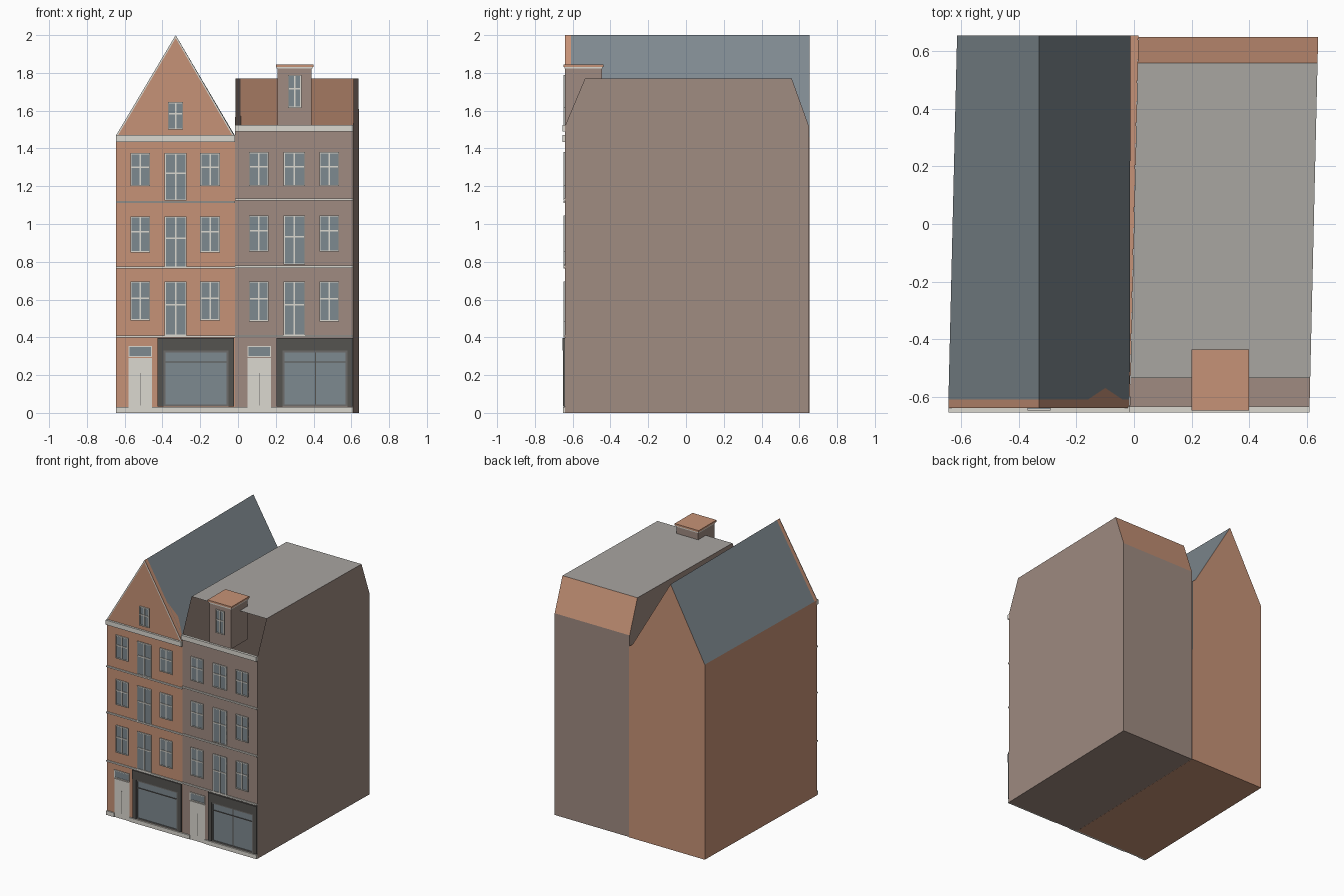
import bpy, bmesh

cube = bpy.data.objects.get("Cube")
if cube:
    bpy.data.objects.remove(cube, do_unlink=True)


def material(name, r, g, b):
    m = bpy.data.materials.new(name)
    m.use_nodes = True
    color = [(c / 255) ** 2.2 for c in (r, g, b)] + [1]
    m.diffuse_color = color
    m.node_tree.nodes["Principled BSDF"].inputs["Base Color"].default_value = color
    return m


ORANGE = material("orange brick", 197, 145, 118)
TAUPE = material("taupe brick", 158, 138, 128)
SLATE = material("slate", 126, 136, 142)
GLASS = material("window glass", 125, 136, 142)
GREY = material("flat roof grey", 167, 164, 160)
CREAM = material("cream trim", 218, 215, 207)
DARK = material("dark shopfront", 86, 84, 81)
FRAME = material("shop frame grey", 108, 107, 105)

FRONT = -0.64
BACK = 0.65


def shell(name, verts, faces):
    """Flat-faced mesh; faces are (vertex indices, material) pairs."""
    me = bpy.data.meshes.new(name)
    me.from_pydata(verts, [], [f for f, _ in faces])
    mats = list(dict.fromkeys(m for _, m in faces))
    for m in mats:
        me.materials.append(m)
    for poly, (_, m) in zip(me.polygons, faces):
        poly.material_index = mats.index(m)
    bm = bmesh.new()
    bm.from_mesh(me)
    bmesh.ops.recalc_face_normals(bm, faces=bm.faces)
    bm.to_mesh(me)
    bm.free()
    ob = bpy.data.objects.new(name, me)
    bpy.context.collection.objects.link(ob)


def slabs(name, mat, rects, depth, back=FRONT + 0.005):
    """Boxes on the facade, each rect being x0, x1, z0, z1."""
    verts, faces = [], []
    for x0, x1, z0, z1 in rects:
        n = len(verts)
        for y in (FRONT - depth, back):
            verts += [(x0, y, z0), (x1, y, z0), (x1, y, z1), (x0, y, z1)]
        for f in ((0, 1, 2, 3), (7, 6, 5, 4), (0, 4, 5, 1), (1, 5, 6, 2), (2, 6, 7, 3), (3, 7, 4, 0)):
            faces.append(([n + i for i in f], mat))
    shell(name, verts, faces)


def border(x0, x1, z0, z1, t):
    return [(x0, x0 + t, z0, z1), (x1 - t, x1, z0, z1),
            (x0 + t, x1 - t, z0, z0 + t), (x0 + t, x1 - t, z1 - t, z1)]


def windows(name, openings):
    bars = []
    for x0, x1, z0, z1 in openings:
        xm, zm = (x0 + x1) / 2, z0 + 0.57 * (z1 - z0)
        bars += border(x0, x1, z0, z1, 0.006)
        bars += [(xm - 0.004, xm + 0.004, z0, z1), (x0, x1, zm - 0.004, zm + 0.004)]
    slabs(name + "_glass", GLASS, openings, 0.003)
    slabs(name + "_frames", CREAM, bars, 0.008)


def shear(x, y):
    return x + 0.03 * (y - FRONT) / (BACK - FRONT)


# Mansard house: side profile swept across, with an open front attic
profile = [(FRONT, 0), (BACK, 0), (BACK, 1.52), (0.56, 1.77), (-0.535, 1.77), (FRONT, 1.52)]
verts = [(shear(x, y), y, z) for x in (-0.015, 0.61) for y, z in profile]
faces = [(range(6), TAUPE), (range(6, 12), TAUPE)]
for i, m in enumerate((TAUPE, TAUPE, ORANGE, GREY)):
    faces.append(((i, i + 1, i + 7, i + 6), m))
faces.append(((5, 0, 6, 11), TAUPE))
shell("mansard_house", [tuple(v) for v in verts], [(list(f), m) for f, m in faces])

# Gabled house: thick front gable wall
gable = [(-0.645, 0), (-0.015, 0), (-0.015, 1.46), (-0.33, 2), (-0.645, 1.47)]
PARAPET = -0.61
verts = [(x, y, z) for y in (FRONT, PARAPET) for x, z in gable]
faces = [((0, 1, 2, 3, 4), ORANGE), ((9, 8, 7, 6, 5), ORANGE)]
faces += [((i, (i + 1) % 5, (i + 1) % 5 + 5, i + 5), ORANGE) for i in range(5)]
shell("front_gable_wall", verts, faces)

# Gabled house: side wall, back gable, floor and roof slopes
rear = 0.655
verts = [(-0.645, PARAPET, 0), (-0.015, PARAPET, 0), (-0.015, PARAPET, 1.46),
         (-0.33, PARAPET, 2), (-0.645, PARAPET, 1.47),
         (-0.615, rear, 0), (0.015, rear, 0), (0.015, rear, 1.44),
         (-0.012, rear, 1.46), (-0.33, rear, 2), (-0.615, rear, 1.47)]
shell("gabled_house", verts, [
    ((0, 1, 6, 5), ORANGE), ((0, 5, 10, 4), ORANGE), ((5, 6, 7, 8, 9, 10), ORANGE),
    ((4, 10, 9, 3), SLATE), ((3, 9, 8, 2), SLATE)])

# Small brick wedge on the inner roof slope
wedge = [(-0.16, PARAPET), (-0.04, PARAPET), (-0.1, -0.57)]
shell("roof_wedge", [(x, y, 2.005 - (x + 0.33) * 0.54 / 0.315) for x, y in wedge],
      [((0, 1, 2), ORANGE)])

# Thin coping along the gable edges
y = FRONT - 0.004
shell("gable_coping",
      [(-0.645, y, 1.47), (-0.33, y, 2), (-0.015, y, 1.46),
       (-0.635, y, 1.47), (-0.33, y, 1.984), (-0.025, y, 1.46)],
      [((0, 3, 4, 1), CREAM), ((1, 4, 5, 2), CREAM)])

# Windows, one column at a time
openings = []
for x in (-0.517, -0.148):
    openings += [(x - 0.052, x + 0.052, a, b) for a, b in ((0.49, 0.695), (0.85, 1.04), (1.2, 1.375))]
openings += [(-0.388, -0.272, a, b) for a, b in ((0.41, 0.695), (0.77, 1.04), (1.125, 1.375))]
openings.append((-0.37, -0.29, 1.5, 1.645))
windows("gabled_house_window", openings)

openings = []
for x in (0.11, 0.483):
    openings += [(x - 0.052, x + 0.052, a, b) for a, b in ((0.485, 0.695), (0.855, 1.045), (1.2, 1.38))]
openings += [(0.242, 0.356, a, b) for a, b in ((0.41, 0.695), (0.785, 1.045), (1.2, 1.38))]
windows("mansard_house_window", openings)

# Dormer with an overhanging cap
slabs("dormer", TAUPE, [(0.21, 0.39, 1.52, 1.83)], 0, -0.445)
slabs("dormer_trim", CREAM, [(0.205, 0.395, 1.822, 1.832)], 0.004, -0.442)
slabs("dormer_cap", ORANGE, [(0.2, 0.4, 1.832, 1.845)], 0.008, -0.437)
windows("dormer_window", [(0.265, 0.335, 1.615, 1.79)])

# Storey bands, cornices and plinths
slabs("storey_bands", CREAM,
      [(-0.645, -0.015, z, z + 0.011) for z in (0.4, 0.765, 1.112)]
      + [(-0.015, 0.61, z, z + 0.011) for z in (0.402, 0.768, 1.125)], 0.008)
slabs("cornices", CREAM, [(-0.645, -0.015, 1.435, 1.47), (-0.015, 0.61, 1.49, 1.525)], 0.015)
slabs("plinths", CREAM, [(-0.645, -0.58, 0, 0.03), (-0.455, 0.05, 0, 0.03), (0.175, 0.61, 0, 0.03)], 0.01)

# Doors and shopfronts, one set per house
for house, x in (("gabled_house", 0), ("mansard_house", 0.63)):
    door = (x - 0.58, x - 0.455)
    mid = sum(door) / 2
    slabs(house + "_door", CREAM, [(*door, 0, 0.29)], 0.005)
    slabs(house + "_door_joint", FRAME, [(mid - 0.002, mid + 0.002, 0.04, 0.21)], 0.007)
    slabs(house + "_fanlight", GLASS, [(*door, 0.295, 0.355)], 0.003)
    slabs(house + "_fanlight_frame", CREAM, border(*door, 0.295, 0.355, 0.006), 0.007)
    left, right = x - 0.425, x - 0.02
    slabs(house + "_fascia", DARK, [(left, right, 0.33, 0.397)], 0.013)
    slabs(house + "_shop_posts", DARK,
          [(left, left + 0.03, 0.035, 0.33), (right - 0.03, right, 0.035, 0.33)], 0.01)
    slabs(house + "_shop_glass", GLASS, [(left + 0.03, right - 0.03, 0.035, 0.33)], 0.002)
    slabs(house + "_shop_frame", FRAME, border(left + 0.03, right - 0.03, 0.035, 0.33, 0.01), 0.007)
    bars = [(left + 0.04, right - 0.04, 0.268, 0.273)]
    if x:
        bars.append((0.408, 0.414, 0.045, 0.32))
    slabs(house + "_shop_bars", DARK, bars, 0.007)
